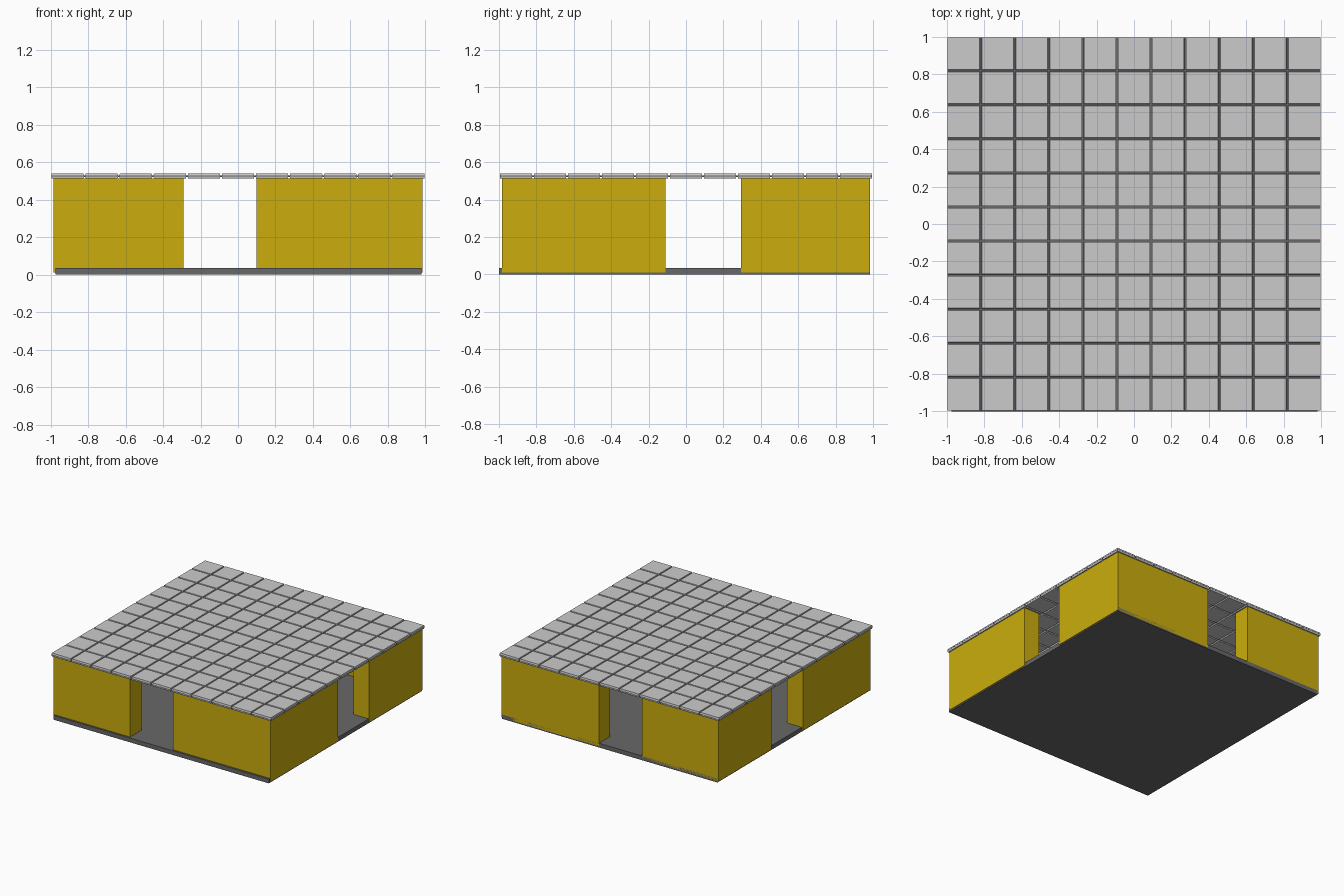
import bpy, bmesh

if "Cube" in bpy.data.objects:
    bpy.data.objects.remove(bpy.data.objects["Cube"])

def mat(name, c):
    m = bpy.data.materials.new(name)
    m.diffuse_color = (*c, 1)
    m.use_nodes = True
    m.node_tree.nodes["Principled BSDF"].inputs["Base Color"].default_value = m.diffuse_color
    return m

YELLOW = mat("yellow wall", (0.60, 0.42, 0.004))
DARK = mat("dark floor grey", (0.14, 0.14, 0.14))
LIGHT = mat("light tile grey", (0.60, 0.60, 0.60))

def finish(name, bm, material):
    bmesh.ops.recalc_face_normals(bm, faces=bm.faces)
    me = bpy.data.meshes.new(name)
    bm.to_mesh(me)
    bm.free()
    me.materials.append(material)
    ob = bpy.data.objects.new(name, me)
    bpy.context.collection.objects.link(ob)
    return ob

def prism(name, pts, z0, z1, material):
    """Extrude a plan outline from z0 to z1."""
    bm = bmesh.new()
    f = bm.faces.new([bm.verts.new((x, y, z0)) for x, y in pts])
    r = bmesh.ops.extrude_face_region(bm, geom=[f])
    for v in r["geom"]:
        if isinstance(v, bmesh.types.BMVert):
            v.co.z = z1
    return finish(name, bm, material)

def box(name, x0, x1, y0, y1, z0, z1, material):
    return prism(name, [(x0, y0), (x1, y0), (x1, y1), (x0, y1)], z0, z1, material)

# floor slab
box("floor", -0.975, 0.98, -1.0, 0.985, 0.0, 0.035, DARK)

# walls, with a doorway in the middle of every side
W, T, Z0, Z1 = 0.985, 0.145, 0.01, 0.512
I = W - T
def corner(name, pts):
    prism(name, pts, Z0, Z1, YELLOW)

box("front_wall_left", -W, -0.29, -W, -I, Z0, Z1, YELLOW)
box("left_wall_front", -W, -I, -I, -0.11, Z0, Z1, YELLOW)
box("right_wall_back", I, W, 0.295, W, Z0, Z1, YELLOW)
box("back_wall_right", 0.10, I, I, W, Z0, Z1, YELLOW)
corner("front_right_corner_wall", [(0.10, -W), (W, -W), (W, -0.11), (I, -0.11), (I, -I), (0.10, -I)])
corner("back_left_corner_wall", [(-0.29, W), (-W, W), (-W, 0.295), (-I, 0.295), (-I, I), (-0.29, I)])

# tiled ceiling: thin core with raised tiles on both faces
N = 11
P = 2.0 / N
box("ceiling_core", -0.995, 0.995, -0.995, 0.995, 0.522, 0.530, DARK)

def tiles(name, z_in, z_out):
    bm = bmesh.new()
    for i in range(N):
        for j in range(N):
            cx, cy = -1 + P * (i + 0.5), -1 + P * (j + 0.5)
            rings = []
            for z, h in ((z_in, P / 2 - 0.004), (z_out, P / 2 - 0.006)):
                rings.append([bm.verts.new((cx + sx * h, cy + sy * h, z))
                              for sx, sy in ((-1, -1), (1, -1), (1, 1), (-1, 1))])
            a, b = rings
            bm.faces.new(a)
            bm.faces.new(b)
            for k in range(4):
                bm.faces.new((a[k], a[(k + 1) % 4], b[(k + 1) % 4], b[k]))
    return finish(name, bm, LIGHT)

tiles("roof_tiles_top", 0.528, 0.540)
tiles("ceiling_tiles_bottom", 0.524, 0.512)
